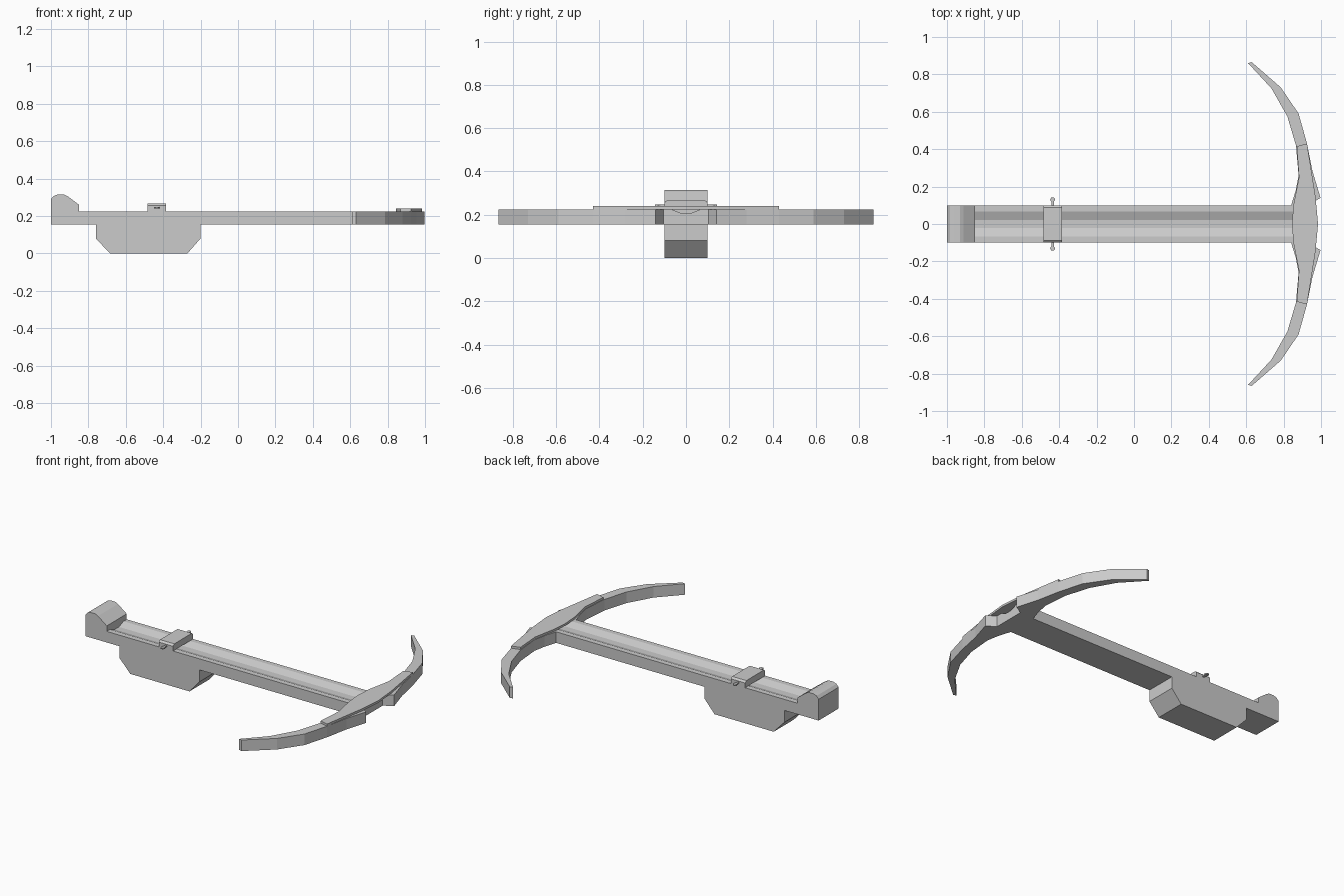
import bpy, bmesh
from mathutils import Vector

if "Cube" in bpy.data.objects:
    bpy.data.objects.remove(bpy.data.objects["Cube"])


def prism(name, points, place, push, mirror=False):
    """Extrude a 2D outline: place maps (a, b) to 3D, push is the extrusion."""
    bm = bmesh.new()
    face = bm.faces.new([bm.verts.new(place(a, b)) for a, b in points])
    ext = bmesh.ops.extrude_face_region(bm, geom=[face], use_keep_orig=True)
    moved = [g for g in ext["geom"] if isinstance(g, bmesh.types.BMVert)]
    bmesh.ops.translate(bm, verts=moved, vec=Vector(push))
    bmesh.ops.recalc_face_normals(bm, faces=bm.faces)
    mesh = bpy.data.meshes.new(name)
    bm.to_mesh(mesh)
    bm.free()
    ob = bpy.data.objects.new(name, mesh)
    bpy.context.collection.objects.link(ob)
    if mirror:
        mod = ob.modifiers.new("mirror", "MIRROR")
        mod.use_axis = (False, True, False)
    return ob


def side(y):
    return lambda x, z: (x, y, z)


def plan(z):
    return lambda x, y: (x, y, z)


Z0, Z1, W = 0.155, 0.225, 0.1

# stock with a shallow three-sided bolt groove
half = [(W, Z0), (W, Z1), (0.068, Z1), (0.022, 0.207)]
section = half + [(-y, z) for y, z in reversed(half)]
prism("stock", section, lambda y, z: (-0.85, y, z), (1.79, 0, 0))

# rounded butt at the rear
butt = [(-1, Z0), (-1, 0.29), (-0.985, 0.307), (-0.963, 0.315), (-0.93, 0.315),
        (-0.912, 0.306), (-0.85, 0.26), (-0.85, Z0)]
prism("butt", butt, side(-W), (0, 2 * W, 0))

# chamfered grip block underneath
grip = [(-0.76, Z0), (-0.76, 0.08), (-0.685, 0), (-0.27, 0), (-0.2, 0.08), (-0.2, Z0)]
prism("grip", grip, side(-W), (0, 2 * W, 0))

# curved bow limbs with angled front horns
limb = [(0.84, 0.1), (0.865, 0.18), (0.88, 0.26), (0.866, 0.42), (0.82, 0.575),
        (0.735, 0.725), (0.61, 0.86), (0.63, 0.865), (0.785, 0.73), (0.88, 0.59),
        (0.925, 0.43), (0.955, 0.28), (0.997, 0.14), (0.94, 0.105), (0.94, 0.1)]
limbs = prism("bow_limbs", limb, plan(Z0), (0, 0, Z1 - Z0), mirror=True)

# thin plate over the centre of the bow
half = [(0.845, 0), (0.852, 0.1), (0.882, 0.25), (0.87, 0.415), (0.925, 0.43), (0.97, 0.15), (0.984, 0)]
plate = half + [(x, -y) for x, y in reversed(half[1:-1])]
prism("bow_plate", plate, plan(Z1), (0, 0, 0.014))

# latch block across the groove
latch = [(-W, Z1), (-W, 0.255), (-0.088, 0.266), (0.088, 0.266), (W, 0.255), (W, Z1)]
prism("latch", latch, lambda y, z: (-0.485, y, z), (0.1, 0, 0))

# small latch pins with hexagonal heads
pin = [(-0.441, 0.095), (-0.441, 0.118), (-0.449, 0.13), (-0.442, 0.143),
       (-0.428, 0.143), (-0.421, 0.13), (-0.429, 0.118), (-0.429, 0.095)]
prism("latch_pins", pin, plan(0.24), (0, 0, 0.008), mirror=True)
